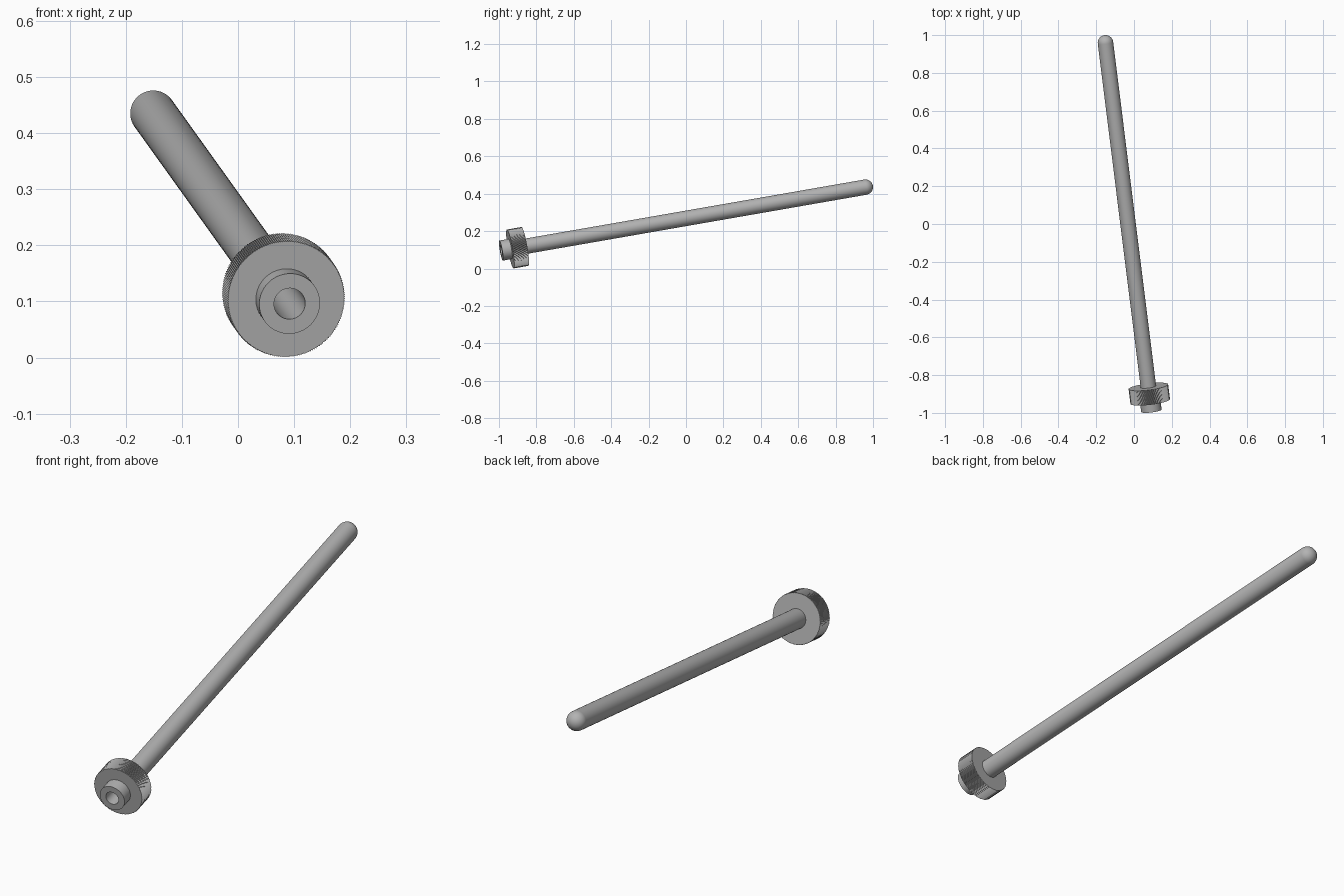
import bpy
import bmesh
import math
from mathutils import Vector, Matrix

cube = bpy.data.objects.get("Cube")
if cube:
    bpy.data.objects.remove(cube, do_unlink=True)

# Tilted axis of the whole pin, from the open hub to the round tip
HUB_END = Vector((0.092, -0.9886, 0.096))
TIP_CENTRE = Vector((-0.151, 0.959, 0.435))
AXIS = TIP_CENTRE - HUB_END
LENGTH = AXIS.length
PLACE = Matrix.Translation(HUB_END) @ AXIS.to_track_quat('Z', 'Y').to_matrix().to_4x4()

ROD_R, HUB_R, BORE_R, WHEEL_R = 0.041, 0.0545, 0.028, 0.1055
HUB_LEN, WHEEL_LEN, TOOTH = 0.05, 0.08, 0.002

steel = bpy.data.materials.new("grey steel")
steel.use_nodes = True
GREY = (0.45, 0.45, 0.45, 1)
steel.diffuse_color = GREY
steel.node_tree.nodes["Principled BSDF"].inputs["Base Color"].default_value = GREY


def lathe(name, profile, segments, closed=False, tooth=0.0):
    """Turn (radius, distance) points about the axis; tooth notches the rim."""
    bm = bmesh.new()
    rim = max(r for r, z in profile)
    rings = []
    for r, z in profile:
        if r < 1e-6:
            rings.append([bm.verts.new((0, 0, z))] * segments)
            continue
        ring = []
        for i in range(segments):
            a = math.tau * i / segments
            rr = r - tooth if (r == rim and i % 2) else r
            ring.append(bm.verts.new((rr * math.cos(a), rr * math.sin(a), z)))
        rings.append(ring)
    pairs = list(zip(rings, rings[1:]))
    if closed:
        pairs.append((rings[-1], rings[0]))
    for low, high in pairs:
        for i in range(segments):
            j = (i + 1) % segments
            corners = dict.fromkeys((low[i], low[j], high[j], high[i]))
            bm.faces.new(list(corners))
    bmesh.ops.recalc_face_normals(bm, faces=bm.faces)
    mesh = bpy.data.meshes.new(name)
    bm.to_mesh(mesh)
    bm.free()
    mesh.materials.append(steel)
    obj = bpy.data.objects.new(name, mesh)
    obj.matrix_world = PLACE
    bpy.context.collection.objects.link(obj)
    bpy.ops.object.select_all(action='DESELECT')
    obj.select_set(True)
    bpy.context.view_layer.objects.active = obj
    bpy.ops.object.shade_smooth_by_angle(angle=math.radians(30))
    return obj


# Hollow rod with a hemispherical tip and a deep blind bore
dome = [(ROD_R * math.cos(a), LENGTH + ROD_R * math.sin(a))
        for a in (math.pi / 2 * k / 12 for k in range(12))]
rod = [(0, LENGTH), (BORE_R, LENGTH), (BORE_R, HUB_LEN), (ROD_R, HUB_LEN)]
lathe("rod", rod + dome + [(0, LENGTH + ROD_R)], 64)

# Hub collar around the bore opening
lathe("hub_collar", [(BORE_R, 0), (HUB_R, 0), (HUB_R, HUB_LEN), (BORE_R, HUB_LEN)],
      64, closed=True)

# Finely knurled wheel
inner = ROD_R - 0.004
back = HUB_LEN + WHEEL_LEN
lathe("knurled_wheel",
      [(inner, HUB_LEN), (WHEEL_R, HUB_LEN), (WHEEL_R, back), (inner, back)],
      360, closed=True, tooth=TOOTH)
